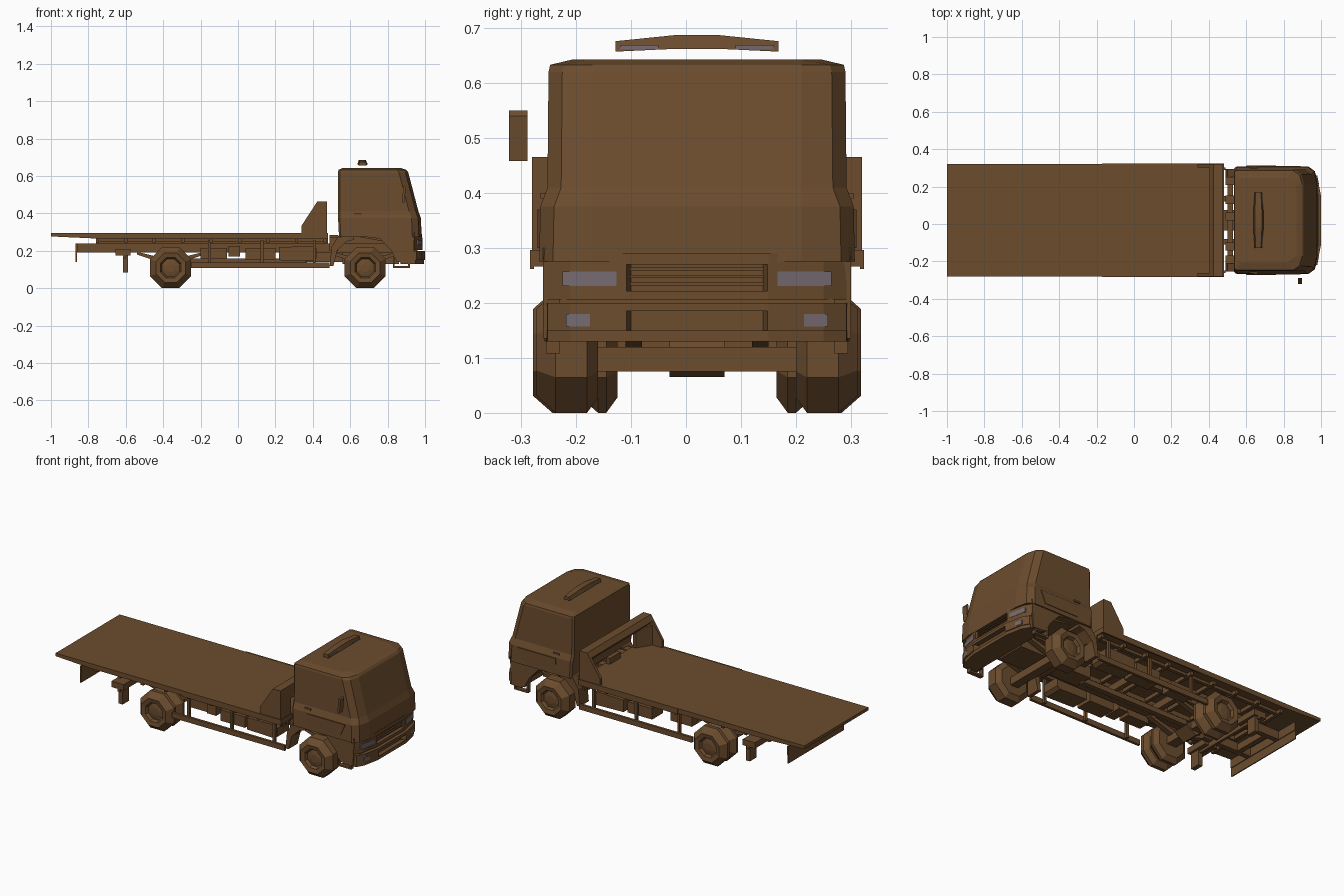
import bpy, bmesh, math

old = bpy.data.objects.get("Cube")
if old:
    bpy.data.objects.remove(old)

MID = 0.02  # lateral centre line of the truck


def material(name, rgb):
    m = bpy.data.materials.new(name)
    m.use_nodes = True
    m.diffuse_color = (*rgb, 1)
    m.node_tree.nodes["Principled BSDF"].inputs["Base Color"].default_value = (*rgb, 1)
    return m


BROWN = material("brown", (0.147, 0.072, 0.027))
LENS = material("lens grey", (0.18, 0.145, 0.165))


def finish(name, bm, mat=BROWN):
    bmesh.ops.recalc_face_normals(bm, faces=bm.faces)
    me = bpy.data.meshes.new(name)
    bm.to_mesh(me)
    bm.free()
    me.materials.append(mat)
    ob = bpy.data.objects.new(name, me)
    bpy.context.collection.objects.link(ob)
    return ob


def loft(name, rings, mat=BROWN):
    bm = bmesh.new()
    loops = [[bm.verts.new(p) for p in ring] for ring in rings]
    n = len(loops[0])
    for a, b in zip(loops, loops[1:]):
        for i in range(n):
            j = (i + 1) % n
            bm.faces.new((a[i], a[j], b[j], b[i]))
    bm.faces.new(loops[0])
    bm.faces.new(loops[-1])
    return finish(name, bm, mat)


# Sideways values are measured from the centre line
def side_prism(name, pts, y0, y1, mat=BROWN):
    return loft(name, [[(x, MID + y, z) for x, z in pts] for y in (y0, y1)], mat)


def plan_prism(name, pts, z0, z1, mat=BROWN):
    return loft(name, [[(x, MID + y, z) for x, y in pts] for z in (z0, z1)], mat)


def box(name, x0, x1, y0, y1, z0, z1, mat=BROWN):
    return plan_prism(name, [(x0, y0), (x1, y0), (x1, y1), (x0, y1)], z0, z1, mat)


def pair(build, name, *args):
    """Build a left part from the given function, then its right twin."""
    ob = build("left_" + name, *args)
    bm = bmesh.new()
    bm.from_mesh(ob.data)
    for v in bm.verts:
        v.co.y = 2 * MID - v.co.y
    finish("right_" + name, bm, ob.data.materials[0])


# Cab shell: height, back x, front x, half width
def cab_ring(z, back, front, half):
    outline = [(back, half - .01), (back + .01, half), (front - .05, half),
               (front - .015, half - .025), (front, .19)]
    pts = outline + [(x, -y) for x, y in reversed(outline)]
    return [(x, MID + y, z) for x, y in pts]


loft("cab", [cab_ring(*r) for r in (
    (.275, .54, .982, .287), (.375, .535, .978, .285), (.41, .535, .965, .272),
    (.62, .535, .91, .27), (.633, .537, .9, .267), (.643, .56, .87, .225))])
pair(side_prism, "door_lower_panel", [(.64, .30), (.86, .30), (.89, .37), (.64, .37)], .28, .29)
pair(side_prism, "door_handle", [(.62, .39), (.66, .39), (.66, .4), (.62, .4)], .27, .285)
pair(side_prism, "front_arch_panel",
     [(.54, .3), (.6, .285), (.76, .265), (.82, .20), (.85, .14), (.935, .135), (.945, .3)], .24, .28)
side_prism("cab_floor", [(.56, .29), (.78, .25), (.83, .19), (.93, .18), (.93, .3)], -.24, .24)


# Nose and bumper in layers, some notched for the grille and air intake
def front_layer(name, z0, z1, front, notch):
    half = [(front, .13), (front - .02, .23), (front - .045, .272), (.87, .277)]
    if notch:
        half = [(front - .03, .12), (front, .128)] + half[1:]
    plan_prism(name, half + [(x, -y) for x, y in reversed(half)], z0, z1)


for name, z0, z1, front, notch in (
        ("nose_top", .27, .29, .985, False), ("nose_grille_band", .222, .27, .986, True),
        ("nose_bottom", .205, .222, .987, False), ("bumper_top", .185, .2, 1, False),
        ("bumper_intake_band", .15, .185, 1, True), ("bumper_bottom", .13, .15, .995, False)):
    front_layer(name, z0, z1, front, notch)
box("bumper_gap", .87, .96, -.25, .25, .198, .207)
for i in range(3):
    z = .232 + i * .013
    box(f"grille_slat_{i + 1}", .95, .978, -.122, .122, z, z + .006)


# Lamps follow the swept front corners
def lamp(name, front, y0, y1, z0, z1):
    x0, x1 = (front - (y - .13) * .2 for y in (y0, y1))
    return plan_prism(name, [(x0 - .006, y0), (x0 + .002, y0), (x1 + .002, y1), (x1 - .006, y1)],
                      z0, z1, LENS)


pair(lamp, "headlight", .986, .146, .245, .231, .257)
pair(lamp, "fog_lamp", .9995, .195, .238, .157, .18)

# Roof beacon with lens ends
loft("roof_beacon", [[(.665 - w, MID + y, a), (.665 + w, MID + y, a),
                      (.665 + w * .7, MID + y, b), (.665 - w * .7, MID + y, b)]
                     for y, w, a, b in ((-.148, .02, .657, .676), (-.04, .027, .662, .687),
                                        (.04, .027, .662, .687), (.148, .02, .657, .676))])
pair(plan_prism, "beacon_lens", [(.68, .07), (.692, .07), (.686, .14), (.68, .14)], .661, .669, LENS)

# Single wing mirror on the right
side_prism("right_mirror", [(.877, .458), (.89, .458), (.897, .54), (.89, .55), (.884, .545)], -.342, -.308)

# Flat bed with tapered tail
side_prism("bed", [(-1, .277), (-.76, .266), (.48, .266), (.48, .295), (-1, .295)], -.3, .3)
pair(box, "bed_edge_trim", -.17, .48, .296, .304, .262, .296)
pair(side_prism, "headboard_gusset",
     [(.34, .29), (.34, .335), (.425, .465), (.475, .465), (.475, .29)], .283, .3)
side_prism("headboard_top", [(.405, .435), (.425, .465), (.475, .465), (.475, .385), (.455, .385)], -.29, .29)
pair(plan_prism, "headboard_side", [(.455, .2), (.475, .2), (.475, .29), (.4, .29)], .29, .41)
box("winch", .45, .475, -.05, .05, .295, .33)

# Frame rails and cross members
pair(box, "frame_rail", -.86, .9, .1, .13, .19, .24)
pair(box, "bed_runner", -.76, .48, .09, .14, .24, .27)
pair(box, "bed_side_bearer", -.76, .48, .23, .25, .25, .27)
for i in range(9):
    x = -.76 + i * .152
    box(f"bed_cross_member_{i + 1}", x, x + .018, -.28, .28, .245, .27)
for i in range(6):
    x = -.8 + i * .3
    box(f"frame_cross_member_{i + 1}", x, x + .03, -.11, .11, .19, .232)

# Rear guard plate and mud flaps
box("rear_guard_plate", -.868, -.858, -.26, .26, .19, .24)
box("rear_guard_lip", -.868, -.862, -.26, .26, .14, .195)
pair(box, "mud_flap", -.615, -.588, .2, .26, .085, .18)
pair(box, "mud_flap_bracket", -.655, -.575, .13, .27, .175, .21)
box("mud_flap_bar", -.615, -.6, -.27, .27, .16, .2)

# Side guards
pair(box, "side_guard_rail", -.25, .49, .268, .283, .107, .138)
for i, x in enumerate((-.16, .12, .4)):
    pair(box, f"side_guard_post_{i + 1}", x, x + .015, .252, .268, .11, .255)

# Tanks and boxes slung beside the frame
tank = [(.22, .15), (.4, .145), (.42, .16), (.42, .21), (.4, .225), (.22, .22)]
pair(side_prism, "fuel_tank", tank, .14, .25)
pair(box, "tool_box", .04, .2, .14, .24, .15, .215)
pair(box, "air_tank", -.2, -.06, .14, .21, .16, .215)
box("battery_box", -.05, .01, -.24, -.13, .17, .225)

# Gear behind and beneath the cab
for i, y in enumerate((-.21, -.14, .02, .11, .21)):
    box(f"rear_cab_mount_{i + 1}", .49, .535, y - .022, y + .022, .2, .275 + .01 * (i % 2))
box("rear_cab_beam", .5, .53, -.23, .23, .225, .25)
pair(side_prism, "front_mudguard",
     [(.49, .12), (.51, .12), (.53, .2), (.58, .25), (.62, .26), (.62, .285), (.54, .285), (.5, .22)], .19, .275)
box("engine", .56, .86, -.09, .09, .13, .28)
box("gearbox", .36, .57, -.055, .055, .14, .21)
box("drive_shaft", -.33, .37, -.015, .015, .13, .16)
pair(box, "cab_step", .83, .92, .25, .275, .108, .118)
pair(box, "step_front_strut", .91, .92, .25, .275, .11, .14)
pair(box, "step_rear_strut", .83, .838, .25, .275, .11, .17)

# Axles and springs
box("front_axle", .655, .705, -.2, .2, .075, .12)
box("rear_axle", -.39, -.33, -.2, .2, .09, .135)
side_prism("differential", [(-.42, .11), (-.36, .065), (-.3, .11), (-.36, .17)], -.05, .05)
for name, x in (("front_spring", .68), ("rear_spring", -.36)):
    pair(side_prism, name, [(x - .18, .18), (x, .12), (x + .18, .18), (x + .18, .195),
                            (x, .15), (x - .18, .195)], .1, .13)


# Wheels: low-sided turned profiles with a shallow dished rim
def wheel(name, x, inner, outer, r):
    steps = ((inner, .75), (inner + .02, 1), (outer - .035, 1), (outer, .72),
             (outer - .005, .5), (outer - .02, .42), (outer - .015, .2))
    angles = [math.tau * (i + .5) / 8 for i in range(8)]
    return loft(name, [[(x + r * s * math.cos(a), MID + y, .11 + r * s * math.sin(a))
                        for a in angles] for y, s in steps])


pair(wheel, "front_wheel", .68, .18, .292, .119)
pair(wheel, "rear_outer_wheel", -.36, .222, .298, .119)
pair(wheel, "rear_inner_wheel", -.36, .145, .215, .119)
